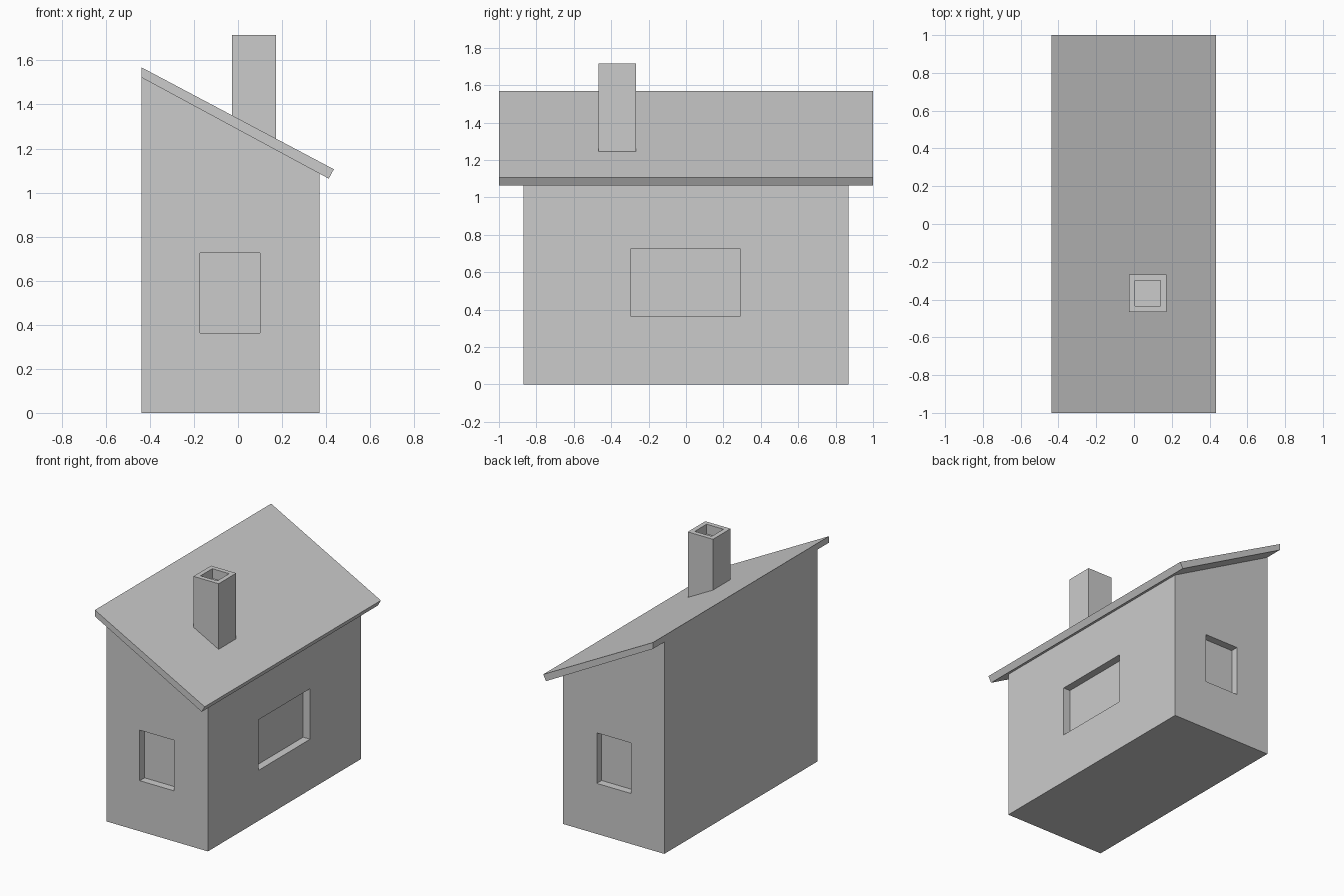
import bpy

if "Cube" in bpy.data.objects:
    bpy.data.objects.remove(bpy.data.objects["Cube"])


def prism(name, profile, y0, y1):
    """Extrude an x-z profile from y0 to y1 into a closed solid."""
    n = len(profile)
    verts = [(x, y, z) for y in (y0, y1) for x, z in profile]
    faces = [tuple(range(n)), tuple(range(2 * n - 1, n - 1, -1))]
    faces += [((i + 1) % n, i, n + i, n + (i + 1) % n) for i in range(n)]
    mesh = bpy.data.meshes.new(name)
    mesh.from_pydata(verts, [], faces)
    obj = bpy.data.objects.new(name, mesh)
    bpy.context.collection.objects.link(obj)
    return obj


def recess(target, x0, x1, y0, y1, z0, z1):
    """Cut a box-shaped recess out of the target."""
    cutter = prism("cutter", [(x0, z0), (x1, z0), (x1, z1), (x0, z1)], y0, y1)
    cutter.hide_render = True
    mod = target.modifiers.new("recess", 'BOOLEAN')
    mod.operation = 'DIFFERENCE'
    mod.solver = 'EXACT'
    mod.object = cutter
    bpy.context.view_layer.objects.active = target
    bpy.ops.object.modifier_apply(modifier=mod.name)
    bpy.data.objects.remove(cutter)


LEFT, RIGHT, WALL_Y, DEPTH = -0.437, 0.37, 0.87, 0.055
SLOPE = -0.54


def roof_z(x, edge=1.522):
    return edge + SLOPE * (x - LEFT)


# House body, following the slope of the roof
walls = prism("walls", [(LEFT, 0), (RIGHT, 0), (RIGHT, roof_z(RIGHT)),
                        (LEFT, roof_z(LEFT))], -WALL_Y, WALL_Y)

# Window recesses: both gable ends and the right side
for s in (-1, 1):
    ys = sorted((s * (WALL_Y - DEPTH), s * (WALL_Y + 0.1)))
    recess(walls, -0.172, 0.1, *ys, 0.363, 0.726)
recess(walls, RIGHT - DEPTH, RIGHT + 0.1, -0.293, 0.29, 0.363, 0.726)

# Single-pitch roof slab, flush with the tall wall
prism("roof", [(LEFT, roof_z(LEFT)), (0.412, roof_z(0.412)),
               (0.435, 1.106), (LEFT, 1.568)], -1, 1)

# Chimney with a hollow top
cx0, cx1 = -0.027, 0.173
chimney = prism("chimney", [(cx0, roof_z(cx0, 1.56)), (cx1, roof_z(cx1, 1.56)),
                            (cx1, 1.716), (cx0, 1.716)], -0.467, -0.267)
recess(chimney, 0.006, 0.14, -0.434, -0.3, 1.716 - 0.07, 1.8)
